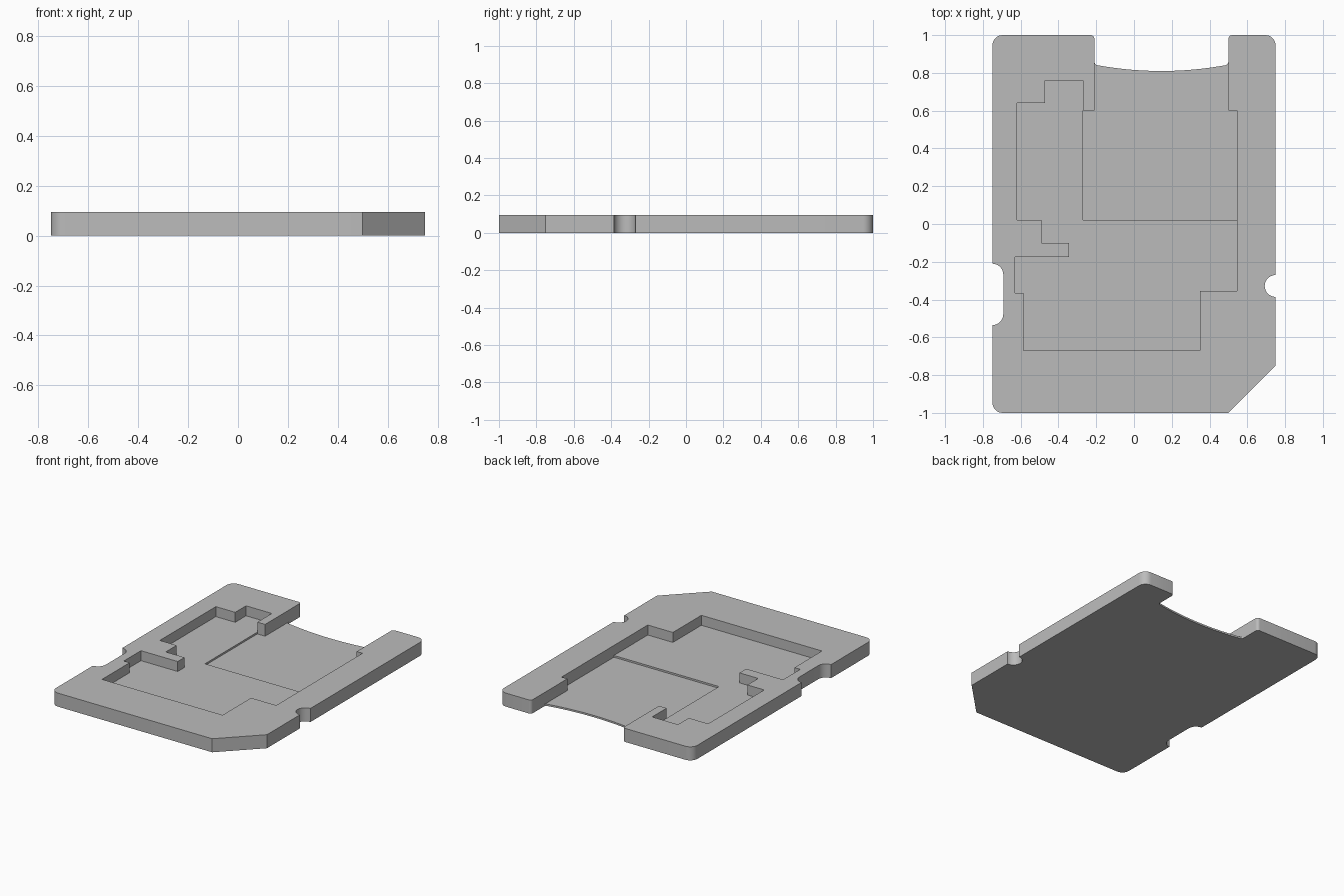
import bpy, bmesh
from math import radians, cos, sin

cube = bpy.data.objects.get("Cube")
if cube:
    bpy.data.objects.remove(cube, do_unlink=True)

# Heights: underside, slot floor, pocket floor, top face
BASE, SLOT, POCKET, TOP = 0.0, 0.0125, 0.025, 0.095


def arc(cx, cy, r, start, end, steps=8):
    """Points along a circular arc, angles in degrees."""
    angles = [radians(start + (end - start) * i / steps) for i in range(steps + 1)]
    return [(cx + r * cos(a), cy + r * sin(a)) for a in angles]


# Outer rim, from the left prong's inner side round to the right prong's
rim = [(-0.21, 0.86)]
rim += arc(-0.23, 0.98, 0.02, 0, 90)
rim += arc(-0.695, 0.945, 0.055, 90, 180)
rim += arc(-0.75, -0.268, 0.058, 90, 0)        # long side notch
rim += arc(-0.75, -0.477, 0.058, 0, -90)
rim += arc(-0.695, -0.945, 0.055, 180, 270)
rim += [(0.5, -1), (0.75, -0.75)]              # cut corner
rim += arc(0.75, -0.328, 0.058, 270, 90, 16)   # round side notch
rim += arc(0.695, 0.945, 0.055, 0, 90)
rim += arc(0.52, 0.98, 0.02, 90, 180)
rim += [(0.5, 0.86)]

# Curved edge of the thin floor between the prongs, right to left
bay = arc(0.48, 0.86, 0.02, 0, -90)
bay += arc(0.145, 2.695, 1.885, -79.76, -100.24, 24)[1:-1]
bay += arc(-0.19, 0.86, 0.02, -90, -180)

# Side walls of the card slot
slot_right = [(0.5, 0.86), (0.5, 0.6), (0.545, 0.6), (0.545, 0.02)]
slot_left = [(-0.27, 0.6), (-0.21, 0.6), (-0.21, 0.86)]

# Stepped wall of the contact pocket, from the slot's left to its right
pocket = [(-0.27, 0.6), (-0.27, 0.76), (-0.47, 0.76), (-0.47, 0.64),
          (-0.62, 0.64), (-0.62, 0.02), (-0.49, 0.02), (-0.49, -0.1),
          (-0.345, -0.1), (-0.345, -0.175), (-0.63, -0.175), (-0.63, -0.365),
          (-0.585, -0.365), (-0.585, -0.67), (0.35, -0.67), (0.35, -0.355),
          (0.545, -0.355), (0.545, 0.02)]
step = [(0.545, 0.02), (-0.27, 0.02), (-0.27, 0.6)]

bm = bmesh.new()


def cap(path, z):
    bm.faces.new([bm.verts.new((x, y, z)) for x, y in path])


def wall(path, *levels):
    for (ax, ay), (bx, by) in zip(path, path[1:]):
        for lo, hi in zip(levels, levels[1:]):
            corners = [(ax, ay, lo), (bx, by, lo), (bx, by, hi), (ax, ay, hi)]
            bm.faces.new([bm.verts.new(c) for c in corners])


# Horizontal faces
cap(rim + bay[1:-1], BASE)
cap(rim + slot_right[1:] + pocket[-2::-1] + slot_left[1:-1], TOP)
cap(pocket + step[1:-1], POCKET)
cap(bay + slot_left[-2::-1] + step[-2::-1] + slot_right[-2:0:-1], SLOT)

# Vertical faces
wall(rim, BASE, SLOT, POCKET, TOP)
wall(bay, BASE, SLOT)
wall(slot_right, SLOT, POCKET, TOP)
wall(slot_left, SLOT, POCKET, TOP)
wall(pocket, POCKET, TOP)
wall(step, SLOT, POCKET)

# Weld into one shell and merge coplanar strips
bmesh.ops.remove_doubles(bm, verts=bm.verts[:], dist=0.0001)
bmesh.ops.dissolve_limit(bm, angle_limit=radians(0.2), verts=bm.verts[:], edges=bm.edges[:])
bmesh.ops.recalc_face_normals(bm, faces=bm.faces[:])

mesh = bpy.data.meshes.new("card_tray")
bm.to_mesh(mesh)
bm.free()
tray = bpy.data.objects.new("card_tray", mesh)
bpy.context.collection.objects.link(tray)

# Plain grey plastic
grey = bpy.data.materials.new("grey_plastic")
grey.use_nodes = True
colour = (0.5, 0.5, 0.5, 1)
grey.diffuse_color = colour
grey.node_tree.nodes["Principled BSDF"].inputs["Base Color"].default_value = colour
mesh.materials.append(grey)

bpy.ops.object.select_all(action="DESELECT")
tray.select_set(True)
bpy.context.view_layer.objects.active = tray
bpy.ops.object.shade_smooth_by_angle(angle=radians(30))
